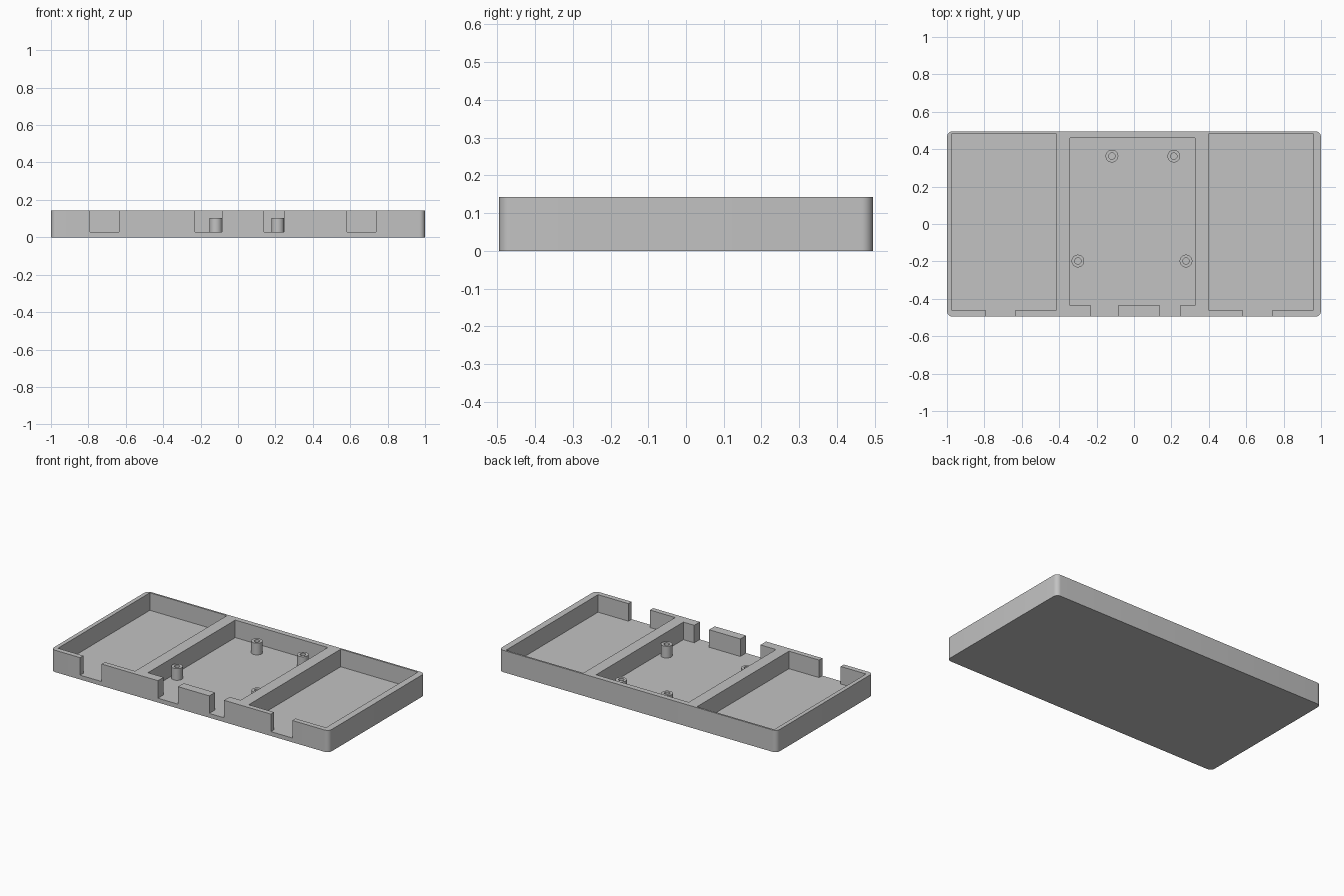
import bpy
import bmesh
from math import cos, sin, pi, radians

old = bpy.data.objects.get("Cube")
if old:
    bpy.data.objects.remove(old, do_unlink=True)

HALF_X, HALF_Y, HEIGHT = 1.0, 0.495, 0.142
FLOOR = 0.028
CORNER = 0.03

grey = bpy.data.materials.new("plain grey")
grey.use_nodes = True
colour = (0.54, 0.54, 0.54, 1)
grey.diffuse_color = colour
grey.node_tree.nodes["Principled BSDF"].inputs["Base Color"].default_value = colour


def add_object(name, bm):
    bmesh.ops.recalc_face_normals(bm, faces=bm.faces[:])
    mesh = bpy.data.meshes.new(name)
    bm.to_mesh(mesh)
    bm.free()
    mesh.materials.append(grey)
    obj = bpy.data.objects.new(name, mesh)
    bpy.context.collection.objects.link(obj)
    return obj


def prism(name, outline, z0, z1):
    """Closed solid from a flat outline."""
    bm = bmesh.new()
    base = bm.faces.new([bm.verts.new((x, y, z0)) for x, y in outline])
    top = bmesh.ops.extrude_face_region(bm, geom=[base])["geom"]
    verts = [g for g in top if isinstance(g, bmesh.types.BMVert)]
    bmesh.ops.translate(bm, verts=verts, vec=(0, 0, z1 - z0))
    return add_object(name, bm)


def tube(name, x, y, z0, z1, outer, inner, sides=32):
    """Upright post with a round hole down its middle."""
    bm = bmesh.new()
    profile = [(outer, z0), (outer, z1), (inner, z1), (inner, z0)]
    rings = [[bm.verts.new((x + r * cos(2 * pi * i / sides),
                            y + r * sin(2 * pi * i / sides), z))
              for i in range(sides)] for r, z in profile]
    for k, ring in enumerate(rings):
        following = rings[(k + 1) % len(rings)]
        for i in range(sides):
            j = (i + 1) % sides
            bm.faces.new((ring[i], ring[j], following[j], following[i]))
    return add_object(name, bm)


def smooth(obj):
    bpy.ops.object.select_all(action="DESELECT")
    obj.select_set(True)
    bpy.context.view_layer.objects.active = obj
    bpy.ops.object.shade_smooth_by_angle(angle=radians(30))


# Tray body: rounded rectangle
outline = []
steps = 8
for quarter, (sx, sy) in enumerate([(1, 1), (-1, 1), (-1, -1), (1, -1)]):
    for i in range(steps + 1):
        a = (quarter + i / steps) * pi / 2
        outline.append((sx * (HALF_X - CORNER) + CORNER * cos(a),
                        sy * (HALF_Y - CORNER) + CORNER * sin(a)))
tray = prism("tray", outline, 0, HEIGHT)

# Bays: left edge, right edge, front, back, notches through the front wall
bays = {
    "right_bay": (-0.973, -0.418, -0.462, 0.483, [(-0.79, -0.635)]),
    "middle_bay": (-0.342, 0.325, -0.437, 0.46, [(-0.23, -0.085), (0.14, 0.247)]),
    "left_bay": (0.401, 0.957, -0.462, 0.483, [(0.583, 0.738)]),
}
for name, (x0, x1, front, back, notches) in bays.items():
    points = [(x1, back), (x0, back), (x0, front)]
    for n0, n1 in notches:
        outside = -HALF_Y - 0.1
        points += [(n0, front), (n0, outside), (n1, outside), (n1, front)]
    points.append((x1, front))
    cutter = prism(name + "_cutter", points, FLOOR, HEIGHT + 0.1)
    cutter.hide_render = True
    cut = tray.modifiers.new(name, "BOOLEAN")
    cut.operation = "DIFFERENCE"
    cut.solver = "EXACT"
    cut.object = cutter
    bpy.context.view_layer.objects.active = tray
    bpy.ops.object.modifier_apply(modifier=cut.name)
    bpy.data.objects.remove(cutter, do_unlink=True)
smooth(tray)

# Screw posts in the middle bay
posts = {
    "back_right_post": (-0.118, 0.363),
    "back_left_post": (0.213, 0.363),
    "front_right_post": (-0.3, -0.198),
    "front_left_post": (0.278, -0.198),
}
for name, (x, y) in posts.items():
    smooth(tube(name, x, y, FLOOR - 0.004, 0.104, 0.034, 0.017))
